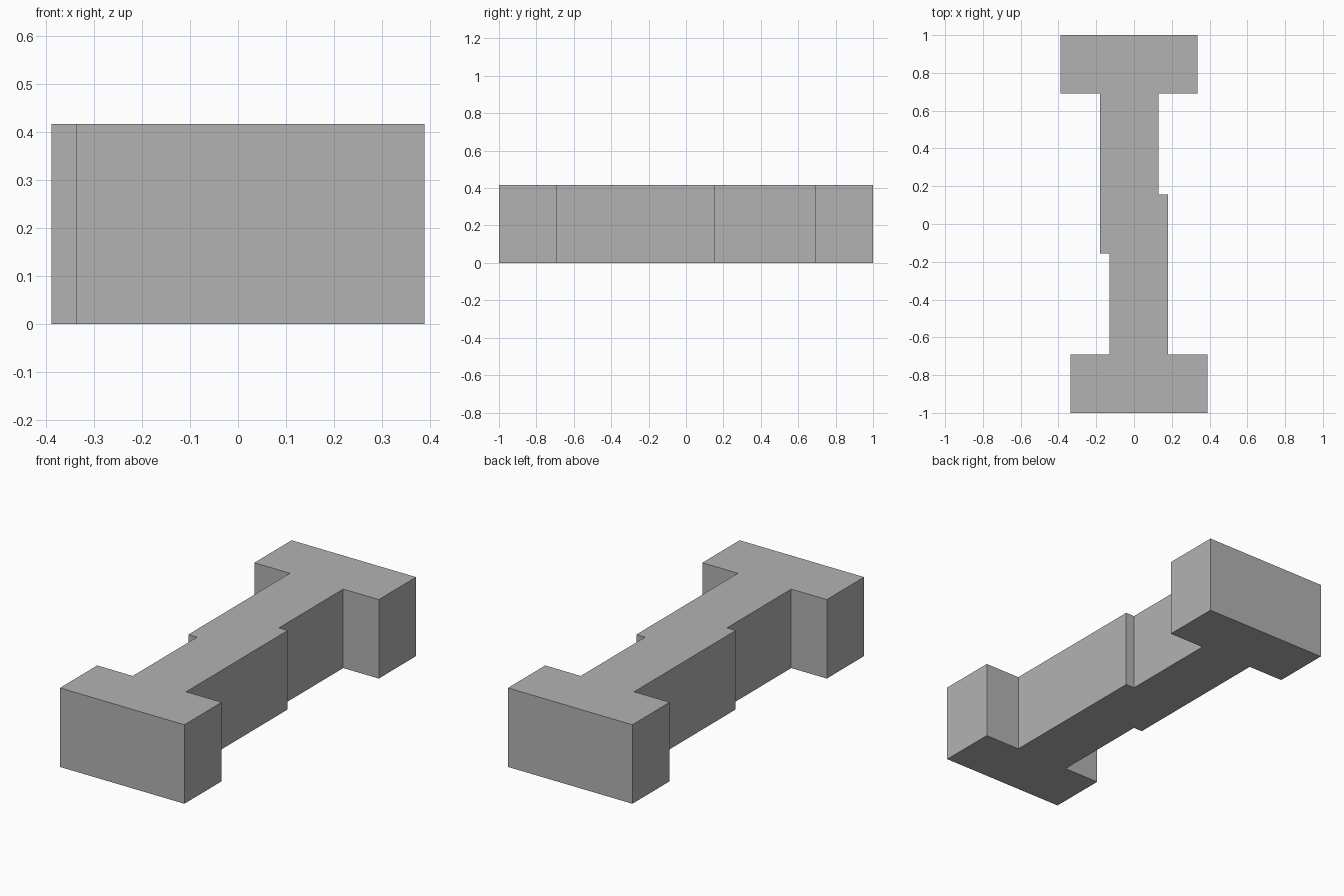
import bpy
import bmesh

if "Cube" in bpy.data.objects:
    bpy.data.objects.remove(bpy.data.objects["Cube"])

HEIGHT = 0.416

# Right-hand outline, front to back; the left side is the same turned half a circle
half = [(0.388, -1), (0.388, -0.69), (0.181, -0.69), (0.181, 0.155),
        (0.13, 0.155), (0.13, 0.69), (0.337, 0.69), (0.337, 1)]
outline = half + [(-x, -y) for x, y in half]

# Extrude the outline into a solid beam
bm = bmesh.new()
base = bm.faces.new([bm.verts.new((x, y, 0)) for x, y in outline])
top = bmesh.ops.extrude_face_region(bm, geom=[base], use_keep_orig=True)
bmesh.ops.translate(bm, vec=(0, 0, HEIGHT),
                    verts=[v for v in top["geom"] if isinstance(v, bmesh.types.BMVert)])
bmesh.ops.recalc_face_normals(bm, faces=bm.faces[:])
mesh = bpy.data.meshes.new("offset_beam")
bm.to_mesh(mesh)
bm.free()

# Plain grey finish
grey = bpy.data.materials.new("grey")
grey.diffuse_color = (0.45, 0.45, 0.45, 1)
grey.use_nodes = True
grey.node_tree.nodes["Principled BSDF"].inputs["Base Color"].default_value = grey.diffuse_color
mesh.materials.append(grey)

beam = bpy.data.objects.new("offset_beam", mesh)
bpy.context.collection.objects.link(beam)
